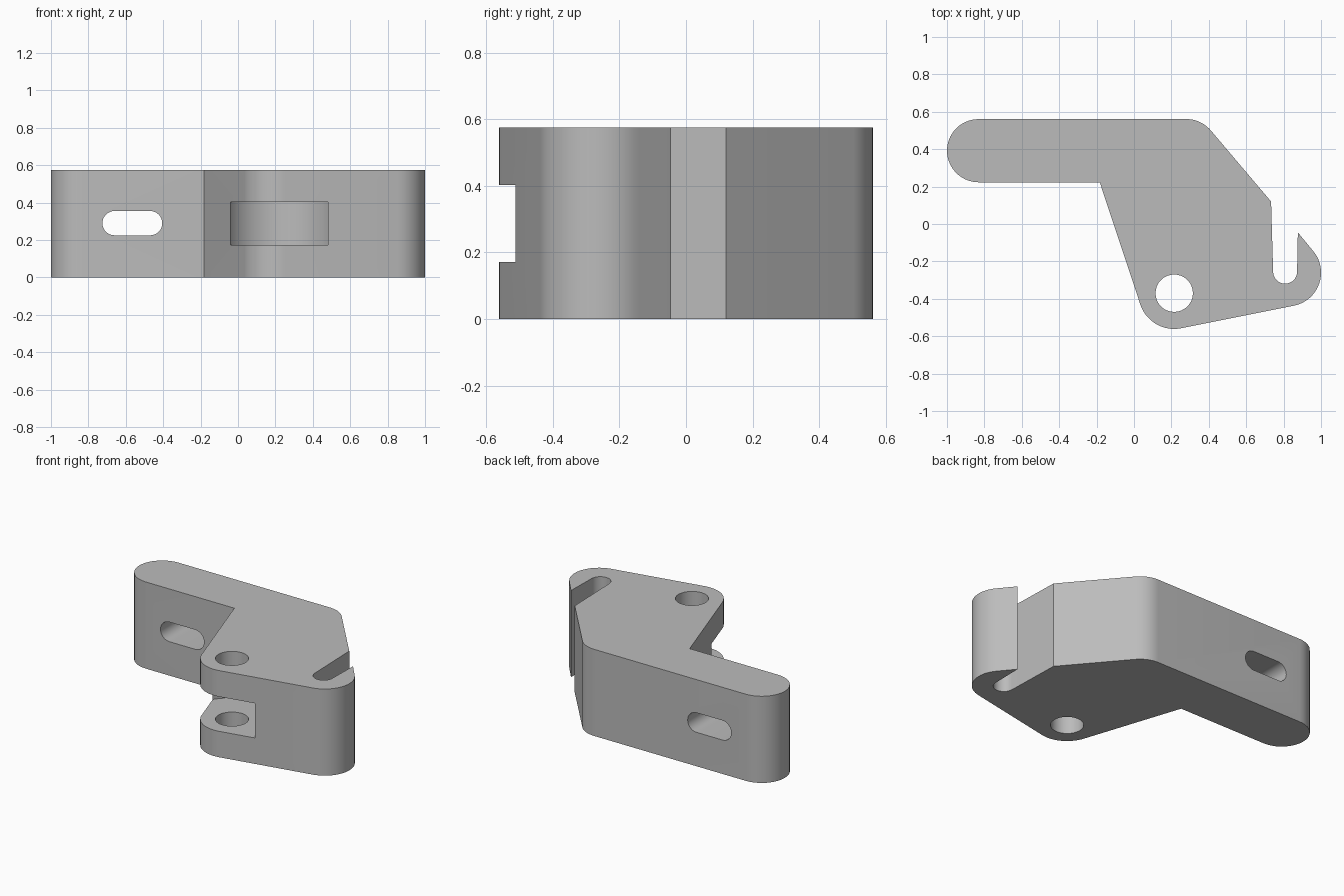
import bpy, bmesh, math
from mathutils import Matrix, Vector

HEIGHT = 0.575
PIVOT = (0.215, -0.37)

cube = bpy.data.objects.get("Cube")
if cube:
    bpy.data.objects.remove(cube, do_unlink=True)

grey = bpy.data.materials.new("plain grey")
grey.use_nodes = True
grey.diffuse_color = (0.5, 0.5, 0.5, 1)
grey.node_tree.nodes["Principled BSDF"].inputs["Base Color"].default_value = (0.5, 0.5, 0.5, 1)


def arc(centre, radius, start, end, steps=20):
    """Points along an arc, angles in degrees."""
    angles = [math.radians(start + (end - start) * i / steps) for i in range(steps + 1)]
    return [(centre[0] + radius * math.cos(a), centre[1] + radius * math.sin(a)) for a in angles]


def prism(name, outline, low, high, turn=None):
    """Extrude a flat outline from low to high, optionally rotated."""
    bm = bmesh.new()
    face = bm.faces.new([bm.verts.new((x, y, low)) for x, y in outline])
    extruded = bmesh.ops.extrude_face_region(bm, geom=[face])["geom"]
    verts = [v for v in extruded if isinstance(v, bmesh.types.BMVert)]
    bmesh.ops.translate(bm, verts=verts, vec=Vector((0, 0, high - low)))
    if turn:
        bm.transform(turn)
    bmesh.ops.recalc_face_normals(bm, faces=bm.faces)
    mesh = bpy.data.meshes.new(name)
    bm.to_mesh(mesh)
    bm.free()
    mesh.materials.append(grey)
    obj = bpy.data.objects.new(name, mesh)
    bpy.context.collection.objects.link(obj)
    return obj


def cut(target, cutter):
    """Subtract the cutter from the target and discard it."""
    mod = target.modifiers.new(cutter.name, "BOOLEAN")
    mod.operation = "DIFFERENCE"
    mod.solver = "EXACT"
    mod.object = cutter
    bpy.context.view_layer.objects.active = target
    bpy.ops.object.modifier_apply(modifier=mod.name)
    bpy.data.objects.remove(cutter, do_unlink=True)


# Body outline, clockwise from the rounded arm end
outline = arc((-0.831, 0.392), 0.169, 270, 90)
outline += arc((0.28, 0.39), 0.171, 90, 41, 12)       # shoulder
outline += [(0.733, 0.12)]                            # slot mouth
outline += arc((0.808, -0.255), 0.064, 180, 360)      # slot bottom
outline += [(0.876, -0.045)]                          # hook tip
outline += arc((0.82, -0.26), 0.18, 41, -79)          # hook back
outline += arc(PIVOT, 0.191, -79, -161)               # pivot lug
outline += [(-0.183, 0.223)]                          # inner corner
bracket = prism("bracket_body", outline, 0, HEIGHT)

# Pivot hole through both lugs
cut(bracket, prism("pivot_hole", arc(PIVOT, 0.1, 0, 348.75, 31), -0.1, HEIGHT + 0.1))

# Round clearance that splits the pivot into two lugs
cut(bracket, prism("lug_clearance", arc(PIVOT, 0.302, 0, 354.375, 63), 0.172, 0.402))

# Oblong mounting slot through the arm, front to back
slot = arc((-0.66, 0.29), 0.065, 90, 270, 16) + arc((-0.47, 0.29), 0.065, -90, 90, 16)
cut(bracket, prism("arm_slot", slot, -1, 0, Matrix.Rotation(math.pi / 2, 4, "X")))

# Smooth curved walls, sharp edges kept
bpy.ops.object.select_all(action="DESELECT")
bracket.select_set(True)
bpy.context.view_layer.objects.active = bracket
bpy.ops.object.shade_smooth_by_angle(angle=math.radians(25))
